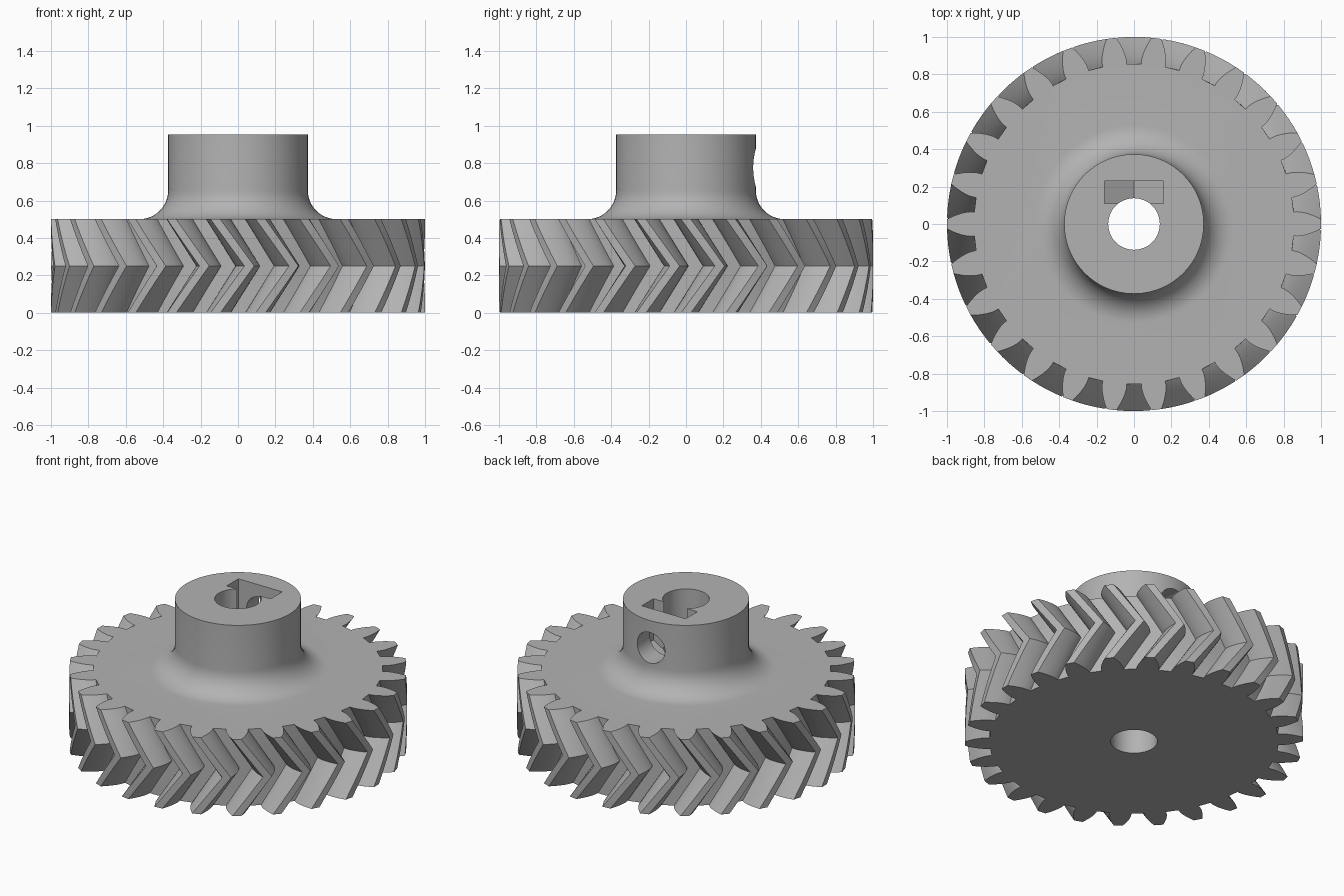
import bpy, bmesh, math
from mathutils import Matrix

cube = bpy.data.objects.get("Cube")
if cube:
    bpy.data.objects.remove(cube, do_unlink=True)

TEETH = 26
R_PITCH, R_ROOT, R_TIP = 0.929, 0.856, 1.0
R_BASE = R_PITCH * math.cos(math.radians(20))
HEIGHT, TOP = 0.5, 0.953
TWIST = math.radians(10.4)
R_HUB, FILLET, R_BORE = 0.373, 0.155, 0.138
SCREW_Z, SCREW_R, NUT_R = 0.775, 0.1, 0.183

grey = bpy.data.materials.new("plain grey")
grey.use_nodes = True
grey.diffuse_color = (0.45, 0.45, 0.45, 1)
grey.node_tree.nodes["Principled BSDF"].inputs["Base Color"].default_value = grey.diffuse_color


def make_object(name, bm):
    bmesh.ops.recalc_face_normals(bm, faces=bm.faces)
    mesh = bpy.data.meshes.new(name)
    bm.to_mesh(mesh)
    bm.free()
    mesh.materials.append(grey)
    obj = bpy.data.objects.new(name, mesh)
    bpy.context.collection.objects.link(obj)
    return obj


def loft(name, rings):
    """Closed solid through matching rings of points."""
    bm = bmesh.new()
    loops = [[bm.verts.new(p) for p in ring] for ring in rings]
    for a, b in zip(loops, loops[1:]):
        for i in range(len(a)):
            j = (i + 1) % len(a)
            bm.faces.new((a[i], a[j], b[j], b[i]))
    bm.faces.new(loops[0][::-1])
    bm.faces.new(loops[-1])
    return make_object(name, bm)


def circle(r, z, n=96):
    return [(r * math.cos(2 * math.pi * i / n), r * math.sin(2 * math.pi * i / n), z)
            for i in range(n)]


def cylinder(name, r, depth, matrix, sides=48):
    bm = bmesh.new()
    bmesh.ops.create_cone(bm, cap_ends=True, segments=sides, radius1=r, radius2=r,
                          depth=depth, matrix=matrix)
    return make_object(name, bm)


def combine(obj, other, operation):
    mod = obj.modifiers.new("boolean", 'BOOLEAN')
    mod.operation, mod.object, mod.solver = operation, other, 'EXACT'
    bpy.context.view_layer.objects.active = obj
    bpy.ops.object.modifier_apply(modifier=mod.name)
    bpy.data.objects.remove(other, do_unlink=True)


# Involute tooth outline
def half_angle(r):
    def involute(radius):
        a = math.acos(min(1, R_BASE / radius))
        return math.tan(a) - a
    return math.pi / 2 / TEETH + involute(R_PITCH) - involute(r)


radii = [R_ROOT] + [R_BASE + (R_TIP - R_BASE) * i / 6 for i in range(7)]
tooth = [(r, -half_angle(r)) for r in radii]
tooth += [(r, -a) for r, a in reversed(tooth)]


def gear_ring(z):
    turn = TWIST * (1 - abs(z - HEIGHT / 2) / (HEIGHT / 2))
    points = []
    for t in range(TEETH):
        for r, a in tooth:
            angle = a + turn + 2 * math.pi * t / TEETH
            points.append((r * math.cos(angle), r * math.sin(angle), z))
    return points


# Herringbone gear disc
gear = loft("herringbone_gear", [gear_ring(HEIGHT * i / 8) for i in range(9)])

# Hub with a curved foot
profile = [(R_HUB + FILLET, HEIGHT - 0.1)]
for i in range(13):
    a = math.pi / 2 * i / 12
    profile.append((R_HUB + FILLET * (1 - math.sin(a)), HEIGHT + FILLET * (1 - math.cos(a))))
profile.append((R_HUB, TOP))
combine(gear, loft("hub", [circle(r, z) for r, z in profile]), 'UNION')

# Shaft bore
combine(gear, cylinder("bore_cutter", R_BORE, 3, Matrix.Identity(4)), 'DIFFERENCE')

# Captive nut slot, pointed at the bottom and open at the top
half = NUT_R * math.cos(math.pi / 6)
outline = [(0, SCREW_Z - NUT_R), (half, SCREW_Z - NUT_R / 2), (half, TOP + 0.1),
           (-half, TOP + 0.1), (-half, SCREW_Z - NUT_R / 2)]
slot = loft("nut_slot_cutter", [[(x, y, z) for x, z in outline] for y in (0.11, 0.23)])
combine(gear, slot, 'DIFFERENCE')

# Set screw hole through the back of the hub
screw = Matrix.Translation((0, 0.3, SCREW_Z)) @ Matrix.Rotation(math.pi / 2, 4, 'X')
combine(gear, cylinder("screw_cutter", SCREW_R, 0.6, screw), 'DIFFERENCE')

# Smooth curves, sharp edges
bpy.ops.object.select_all(action='DESELECT')
gear.select_set(True)
bpy.context.view_layer.objects.active = gear
bpy.ops.object.shade_smooth_by_angle(angle=math.radians(25))
